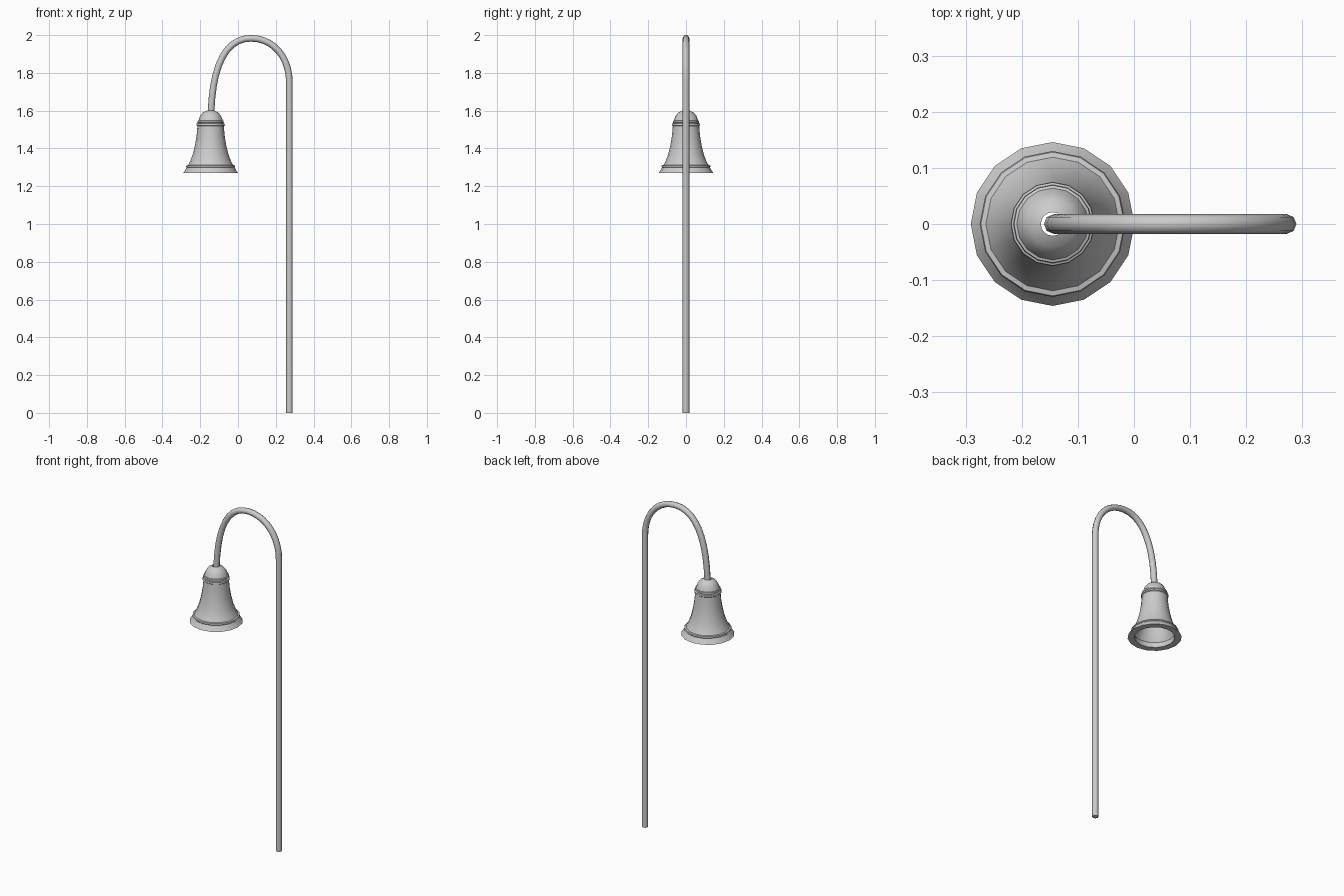
import bpy, bmesh, math

if "Cube" in bpy.data.objects:
    bpy.data.objects.remove(bpy.data.objects["Cube"])

BELL_X = -0.145
SIDES = 16

# Lathe a closed profile of (radius, z) points around a vertical axis
def lathe(name, profile, x, sides):
    bm = bmesh.new()
    rings = []
    for r, z in profile:
        rings.append([bm.verts.new((x + r * math.cos(2 * math.pi * i / sides),
                                    r * math.sin(2 * math.pi * i / sides), z))
                      for i in range(sides)])
    for a, b in zip(rings, rings[1:] + rings[:1]):
        for i in range(sides):
            j = (i + 1) % sides
            bm.faces.new((a[i], a[j], b[j], b[i]))
    bmesh.ops.recalc_face_normals(bm, faces=bm.faces)
    mesh = bpy.data.meshes.new(name)
    bm.to_mesh(mesh)
    bm.free()
    obj = bpy.data.objects.new(name, mesh)
    bpy.context.collection.objects.link(obj)
    return obj

def smooth(obj, degrees):
    bpy.ops.object.select_all(action='DESELECT')
    obj.select_set(True)
    bpy.context.view_layer.objects.active = obj
    bpy.ops.object.shade_smooth_by_angle(angle=math.radians(degrees))

# Bell shade: outer wall from dome to lip, then inner wall back up
outer = [(0.021, 1.600), (0.042, 1.589), (0.056, 1.571), (0.064, 1.548),
         (0.069, 1.546), (0.070, 1.537), (0.067, 1.534), (0.074, 1.531),
         (0.075, 1.522), (0.070, 1.518), (0.074, 1.47), (0.082, 1.42),
         (0.094, 1.37), (0.109, 1.33), (0.119, 1.312), (0.128, 1.310),
         (0.130, 1.303), (0.127, 1.299), (0.137, 1.281), (0.146, 1.269)]
inner = [(0.109, 1.269), (0.107, 1.285), (0.112, 1.300), (0.104, 1.315),
         (0.084, 1.37), (0.072, 1.42), (0.064, 1.47), (0.060, 1.52),
         (0.052, 1.555), (0.037, 1.578), (0.021, 1.588)]
smooth(lathe("bell_shade", outer + inner, BELL_X, SIDES), 35)

# Pole with curved hook: (point, lower/previous handle, next handle) in x, z
path = [((0.272, 0.0), (0.272, -0.3), (0.272, 0.6)),
        ((0.272, 1.75), (0.272, 1.2), (0.272, 1.88)),
        ((0.068, 1.983), (0.19, 1.983), (-0.06, 1.983)),
        ((-0.143, 1.585), (-0.135, 1.85), (-0.144, 1.5))]
curve = bpy.data.curves.new("pole", 'CURVE')
curve.dimensions = '3D'
curve.bevel_depth = 0.0175
curve.bevel_resolution = 2
curve.resolution_u = 10
curve.use_fill_caps = True
spline = curve.splines.new('BEZIER')
spline.bezier_points.add(len(path) - 1)
for p, (co, left, right) in zip(spline.bezier_points, path):
    p.handle_left_type = p.handle_right_type = 'FREE'
    p.co = (co[0], 0, co[1])
    p.handle_left = (left[0], 0, left[1])
    p.handle_right = (right[0], 0, right[1])
pole = bpy.data.objects.new("pole", curve)
bpy.context.collection.objects.link(pole)
bpy.ops.object.select_all(action='DESELECT')
pole.select_set(True)
bpy.context.view_layer.objects.active = pole
bpy.ops.object.convert(target='MESH')
smooth(bpy.context.view_layer.objects.active, 50)
